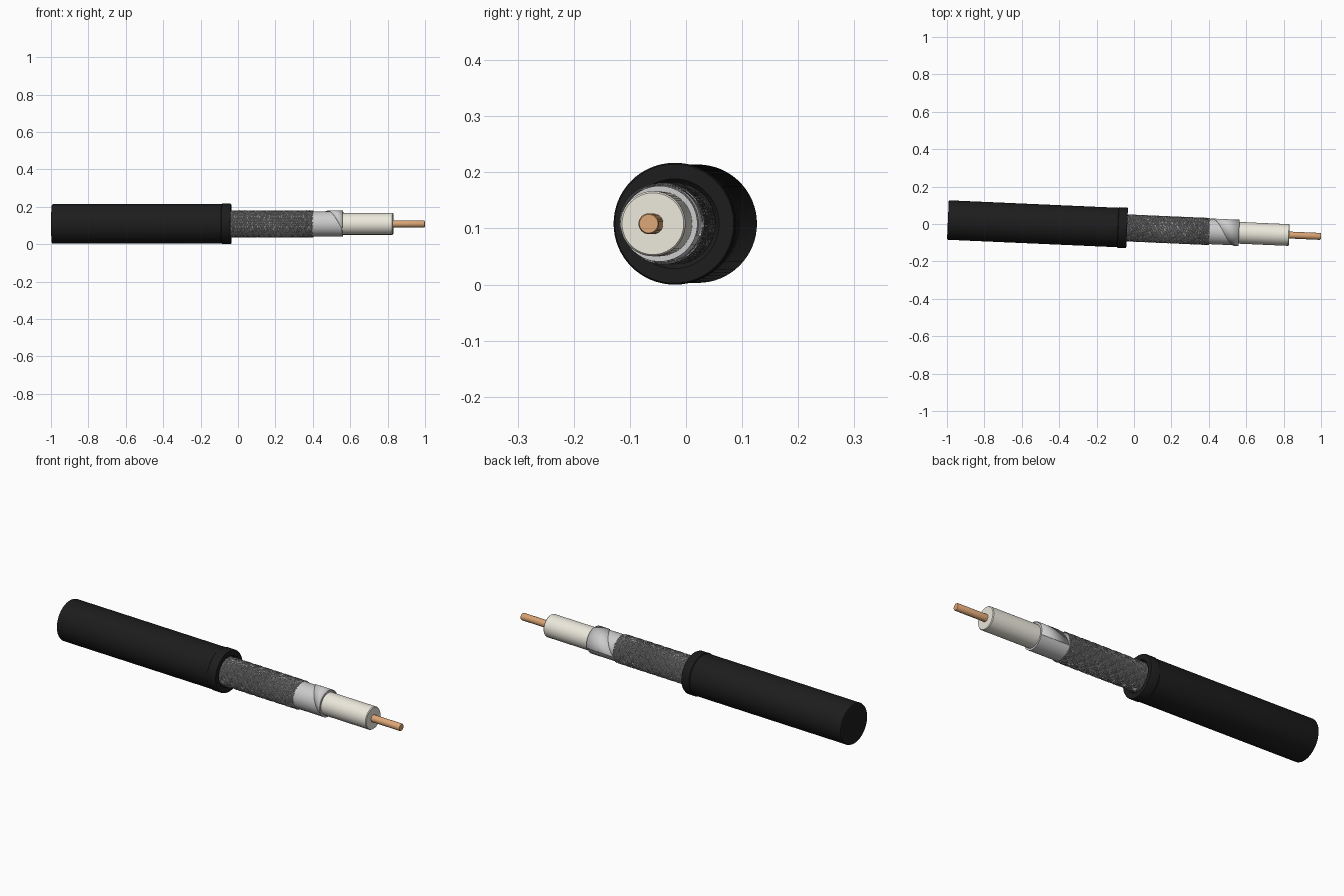
import bpy, math, random
from mathutils import Matrix

if "Cube" in bpy.data.objects:
    bpy.data.objects.remove(bpy.data.objects["Cube"])

random.seed(4)
# cable axis: slightly turned in plan, resting on the ground
AXIS = Matrix.Translation((0, -0.0225, 0.1085)) @ Matrix.Rotation(-math.atan(0.044), 4, 'Z')


def material(name, r, g, b):
    m = bpy.data.materials.new(name)
    m.diffuse_color = (r, g, b, 1)
    m.use_nodes = True
    m.node_tree.nodes["Principled BSDF"].inputs["Base Color"].default_value = m.diffuse_color
    return m


BLACK = material("black_rubber", 0.012, 0.012, 0.012)
WIRE = material("braid_grey", 0.34, 0.34, 0.34)
UNDER = material("braid_shadow", 0.12, 0.12, 0.12)
FOIL = material("foil_silver", 0.75, 0.75, 0.74)
CREAM = material("cream_plastic", 0.84, 0.81, 0.72)
COPPER = material("copper", 0.72, 0.38, 0.18)


def finish(name, data, mat):
    ob = bpy.data.objects.new(name, data)
    bpy.context.collection.objects.link(ob)
    ob.matrix_world = AXIS
    data.materials.append(mat)
    if ob.type == 'MESH':
        bpy.ops.object.select_all(action='DESELECT')
        ob.select_set(True)
        bpy.context.view_layer.objects.active = ob
        bpy.ops.object.shade_smooth_by_angle(angle=math.radians(30))
    return ob


def lathe(name, profile, mat, n=64):
    """Revolve (x, radius) points around the cable axis and cap both ends."""
    verts = [(x, r * math.cos(2 * math.pi * i / n), r * math.sin(2 * math.pi * i / n))
             for x, r in profile for i in range(n)]
    faces = [(k * n + i, k * n + (i + 1) % n, (k + 1) * n + (i + 1) % n, (k + 1) * n + i)
             for k in range(len(profile) - 1) for i in range(n)]
    faces = [f[::-1] for f in faces]
    last = (len(profile) - 1) * n
    faces += [tuple(range(n))[::-1], tuple(range(last, last + n))]
    me = bpy.data.meshes.new(name)
    me.from_pydata(verts, [], faces)
    return finish(name, me, mat)


# outer jacket with softened rear edge, and the cut collar at its front
lathe("jacket", [(-0.996, 0.101), (-0.994, 0.104), (-0.99, 0.1055), (-0.07, 0.1055)], BLACK)
lathe("jacket_collar", [(-0.088, 0.105), (-0.084, 0.1085), (-0.042, 0.1085), (-0.037, 0.106),
                        (-0.037, 0.08), (-0.045, 0.073)], BLACK)

# layers inside
lathe("braid_underlayer", [(-0.06, 0.0685), (0.398, 0.0685)], UNDER)
lathe("foil_shield", [(0.38, 0.0675), (0.56, 0.0675)], FOIL)
lathe("dielectric_core", [(0.5, 0.058), (0.827, 0.058), (0.831, 0.055)], CREAM)
lathe("copper_conductor", [(0.8, 0.0185), (0.996, 0.0185), (1.0, 0.0165)], COPPER, 32)

# foil overlap: outer wrap bounded by a spiral seam and the cut end
steps = 48
verts, faces = [], []
for i in range(steps + 1):
    a = math.pi * (-0.1 + 1.2 * i / steps)
    r = 0.0688 + 0.002 * i / steps
    edge = 0.402 + 0.155 * i / steps
    for x in (edge, 0.562):
        verts.append((x, r * math.cos(a), r * math.sin(a)))
    if i:
        faces.append((2 * i - 2, 2 * i - 1, 2 * i + 1, 2 * i))
mesh = bpy.data.meshes.new("foil_overlap")
mesh.from_pydata(verts, [], faces)
overlap = finish("foil_overlap", mesh, FOIL)
overlap.modifiers.new("thickness", 'SOLIDIFY').thickness = 0.001

# woven braid: two opposing sets of wire bundles passing over and under
CARRIERS, WIRES, SEGS = 16, 4, 96
curve = bpy.data.curves.new("braid", 'CURVE')
curve.dimensions = '3D'
curve.bevel_depth = 0.002
curve.bevel_resolution = 0
start, twist = -0.055, 13.0
for sign in (1, -1):
    for c in range(CARRIERS):
        for w in range(WIRES):
            offset = (2 * math.pi / CARRIERS) * (c + (w - 1.5) * 0.22)
            end = 0.4 + random.uniform(-0.004, 0.004)
            sp = curve.splines.new('POLY')
            sp.points.add(SEGS)
            for i, p in enumerate(sp.points):
                x = start + (end - start) * i / SEGS
                turn = twist * (x - start)
                wave = math.cos(CARRIERS * turn + c * math.pi)
                r = 0.0697 + sign * 0.0015 * wave
                a = offset + sign * turn
                p.co = (x, r * math.cos(a), r * math.sin(a), 1)
finish("braid", curve, WIRE)
